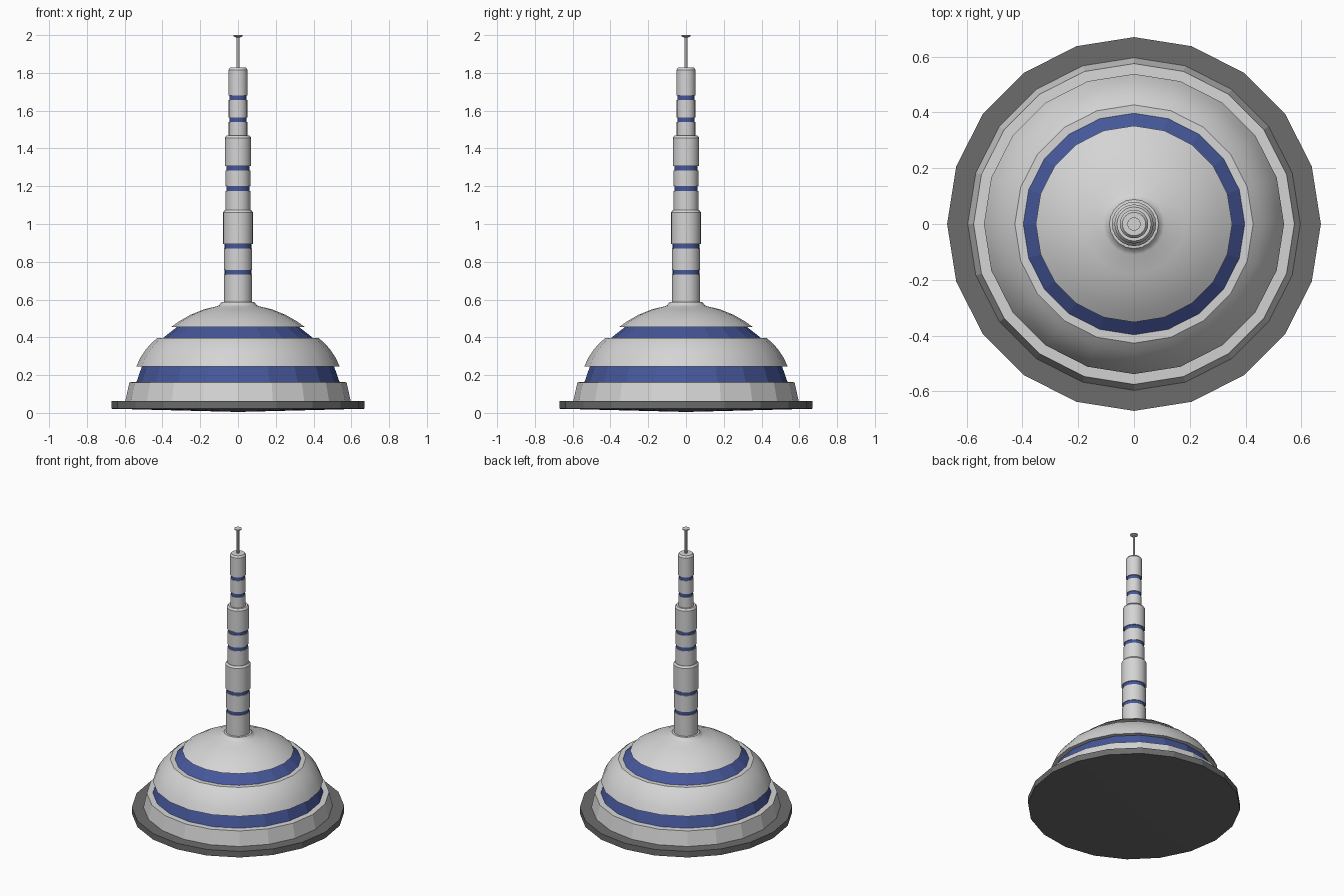
import bpy, bmesh, math

if "Cube" in bpy.data.objects:
    bpy.data.objects.remove(bpy.data.objects["Cube"])


def material(name, rgb):
    m = bpy.data.materials.new(name)
    m.diffuse_color = (*rgb, 1)
    m.use_nodes = True
    m.node_tree.nodes["Principled BSDF"].inputs["Base Color"].default_value = m.diffuse_color
    return m


WHITE = material("light grey", (0.66, 0.66, 0.66))
BLUE = material("deep blue", (0.06, 0.095, 0.32))
DARK = material("dark grey", (0.15, 0.15, 0.15))


def lathe(name, profile, mat, sides=20, smooth=True):
    """Revolve (radius, height) points around z; zero radius makes a pole."""
    bm = bmesh.new()
    rings = []
    for r, z in profile:
        n = sides if r > 0 else 1
        rings.append([bm.verts.new((r * math.cos(2 * math.pi * i / sides),
                                    r * math.sin(2 * math.pi * i / sides), z))
                      for i in range(n)])
    for a, b in zip(rings, rings[1:]):
        for i in range(sides):
            j = (i + 1) % sides
            if len(a) == 1:
                bm.faces.new((a[0], b[j], b[i]))
            elif len(b) == 1:
                bm.faces.new((a[i], a[j], b[0]))
            else:
                bm.faces.new((a[i], a[j], b[j], b[i]))
    bmesh.ops.recalc_face_normals(bm, faces=bm.faces)
    me = bpy.data.meshes.new(name)
    bm.to_mesh(me)
    bm.free()
    me.materials.append(mat)
    ob = bpy.data.objects.new(name, me)
    bpy.context.collection.objects.link(ob)
    if smooth:
        bpy.ops.object.select_all(action='DESELECT')
        ob.select_set(True)
        bpy.context.view_layer.objects.active = ob
        bpy.ops.object.shade_smooth_by_angle(angle=math.radians(30))
    return ob


# Ground plate with a very shallow convex underside
lathe("base_plate", [(0, 0.005), (0.67, 0.022), (0.67, 0.064), (0, 0.064)], DARK, smooth=False)

# Stepped dome: skirt, lower window band, main shell, upper window band, cap
lathe("dome_skirt", [(0.597, 0.06), (0.575, 0.162), (0.53, 0.164)], WHITE, smooth=False)
lathe("lower_window_band", [(0.538, 0.162), (0.508, 0.248)], BLUE, smooth=False)
lathe("dome_shell", [(0.505, 0.248), (0.538, 0.246), (0.518, 0.29), (0.49, 0.333),
                     (0.458, 0.37), (0.427, 0.396), (0.39, 0.397)], WHITE)
lathe("upper_window_band", [(0.398, 0.396), (0.32, 0.457)], BLUE, smooth=False)
lathe("dome_cap", [(0.315, 0.457), (0.352, 0.456), (0.31, 0.486), (0.25, 0.52),
                   (0.18, 0.548), (0.11, 0.565), (0.098, 0.572), (0.088, 0.586),
                   (0.07, 0.588)], WHITE)

# Tower: three tiers, each made of three drums split by two recessed blue rings
# (drum radius, top drum radius, bottom, ring 1 z, ring 2 z, top)
tiers = [(0.075, 0.079, 0.575, 0.744, 0.881, 1.073),
         (0.066, 0.070, 1.068, 1.188, 1.296, 1.468),
         (0.049, 0.051, 1.463, 1.553, 1.669, 1.828)]
H = 0.012   # half height of a blue ring
for t, (r, rt, z0, g1, g2, z1) in enumerate(tiers, 1):
    inner = r - 0.008
    lip = 0.012
    drums = [(r, z0, g1 - H), (r, g1 + H, g2 - H), (rt, g2 + H, z1)]
    for d, (rad, a, b) in enumerate(drums, 1):
        if d == 3:   # chamfered top
            prof = [(inner, a), (rad, a), (rad, b - lip), (rad - 0.009, b), (0, b)]
        else:
            prof = [(inner, a), (rad, a), (rad, b), (inner, b)]
        lathe(f"tower_tier{t}_drum{d}", prof, WHITE, 24)
    for d, g in enumerate((g1, g2), 1):
        lathe(f"tower_tier{t}_ring{d}",
              [(r - 0.004, g - H), (r - 0.004, g + H)], BLUE, 24)

# Antenna mast and its small top disc
lathe("antenna_mast", [(0.008, 1.825), (0.008, 1.992)], WHITE, 12)
lathe("antenna_disc", [(0, 1.988), (0.012, 1.988), (0.024, 1.994), (0.024, 2.0), (0, 2.0)], WHITE, 16)
